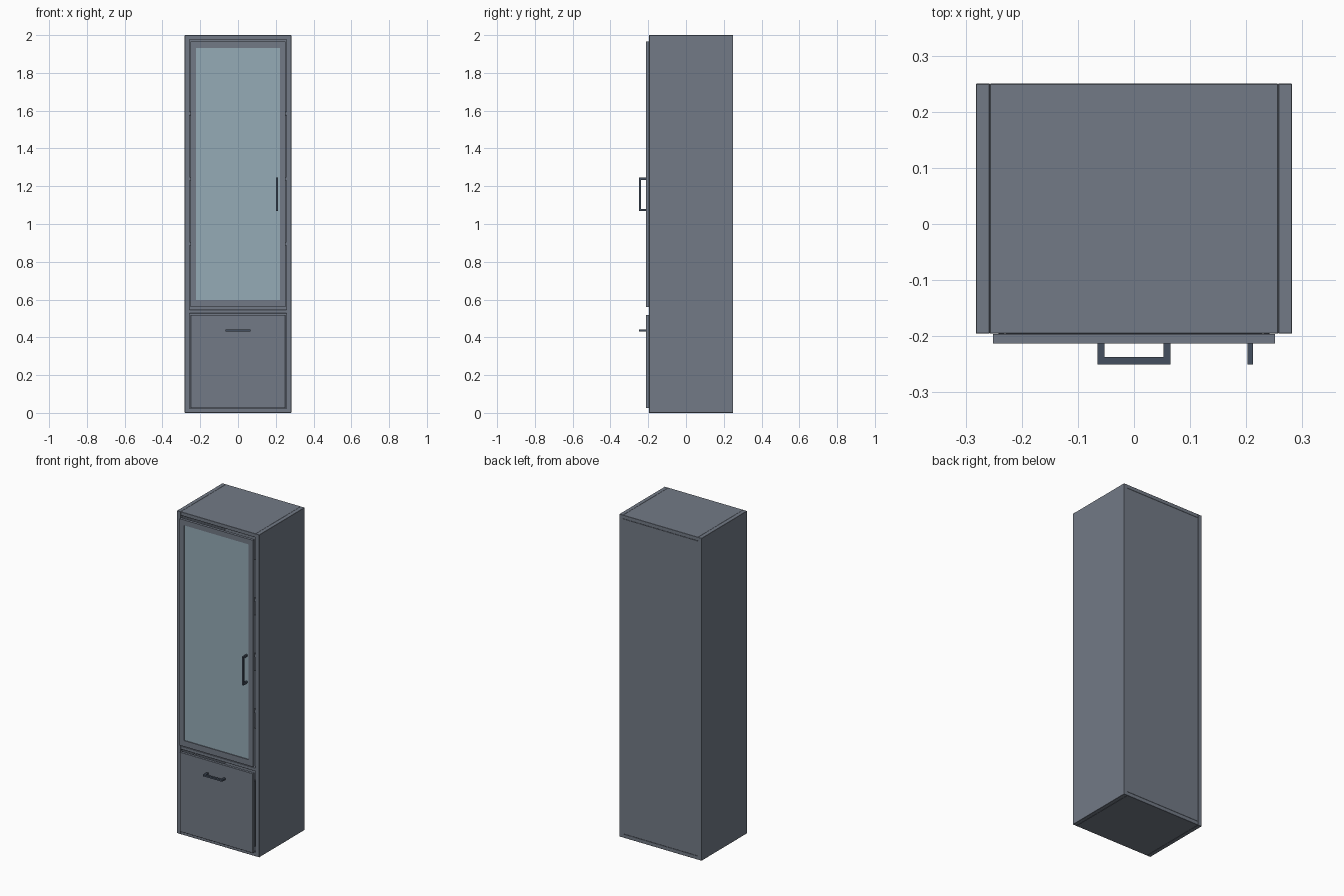
import bpy

if "Cube" in bpy.data.objects:
    bpy.data.objects.remove(bpy.data.objects["Cube"])


def material(name, color):
    m = bpy.data.materials.new(name)
    m.diffuse_color = color
    m.use_nodes = True
    m.node_tree.nodes["Principled BSDF"].inputs["Base Color"].default_value = m.diffuse_color
    return m


slate = material("slate", (0.17, 0.195, 0.24, 1))
glass = material("glass", (0.30, 0.41, 0.47, 1))
dark = material("dark_metal", (0.06, 0.08, 0.115, 1))


def box(name, x, y, z, mat=slate, bevel=0.001):
    """Box from (min, max) ranges on each axis."""
    spans = (x, y, z)
    bpy.ops.mesh.primitive_cube_add(size=1, location=[(a + b) / 2 for a, b in spans])
    o = bpy.context.object
    o.name = name
    o.scale = [b - a for a, b in spans]
    bpy.ops.object.transform_apply(location=False, rotation=False, scale=True)
    o.data.materials.append(mat)
    if bevel:
        mod = o.modifiers.new("edge", "BEVEL")
        mod.width = bevel
        mod.segments = 1
    return o


FRONT, BACK = -0.195, 0.25
IN = 0.257

# Carcase
for side, s in (("left", -1), ("right", 1)):
    box(side + "_side_panel", sorted((s * IN, s * 0.282)), (FRONT, BACK), (0, 2))
box("top_panel", (-IN, IN), (FRONT, BACK), (1.977, 2))
box("bottom_panel", (-IN, IN), (FRONT, BACK), (0, 0.023))
box("back_panel", (-IN, IN), (0.238, BACK), (0.023, 1.977))
box("divider_panel", (-IN, IN), (FRONT, 0.238), (0.527, 0.547))

# Shelves behind the glass
for i, z in enumerate((0.895, 1.24, 1.585)):
    box(f"shelf_{i + 1}", (-IN, IN), (FRONT + 0.005, 0.238), (z - 0.01, z + 0.01))

# Glass door
DY = (-0.213, -0.196)
for side, s in (("left", -1), ("right", 1)):
    box(f"door_{side}_stile", sorted((s * 0.222, s * 0.251)), DY, (0.56, 1.965), bevel=0)
box("door_bottom_rail", (-0.222, 0.222), DY, (0.56, 0.597), bevel=0)
box("door_top_rail", (-0.222, 0.222), DY, (1.932, 1.965), bevel=0)
box("door_glass", (-0.222, 0.222), (-0.208, -0.202), (0.597, 1.932), glass, 0)

# Drawer front with its box
box("drawer_front", (-0.251, 0.251), DY, (0.025, 0.518))
for side, s in (("left", -1), ("right", 1)):
    box(f"drawer_{side}_wall", sorted((s * 0.23, s * 0.242)), (-0.196, 0.21), (0.05, 0.46))
box("drawer_back_wall", (-0.23, 0.23), (0.198, 0.21), (0.05, 0.46))
box("drawer_base", (-0.23, 0.23), (-0.196, 0.198), (0.05, 0.062))


# Bar handles
def handle(name, pts, width_axis, c, half, base):
    """U-shaped pull: two posts and a bar, along x or z, centred at c."""
    t = 0.012
    a, b = pts
    parts = (("bar", (a, b), (-0.25, -0.237)),
             ("post_1", (a, a + t), (-0.237, base)),
             ("post_2", (b - t, b), (-0.237, base)))
    for part, run, y in parts:
        across = (c - half, c + half)
        x, z = (across, run) if width_axis == "x" else (run, across)
        box(f"{name}_{part}", x, y, z, dark, 0)


handle("door_handle", (1.068, 1.245), "x", 0.207, 0.005, -0.207)
handle("drawer_handle", (-0.065, 0.065), "z", 0.437, 0.005, -0.213)
